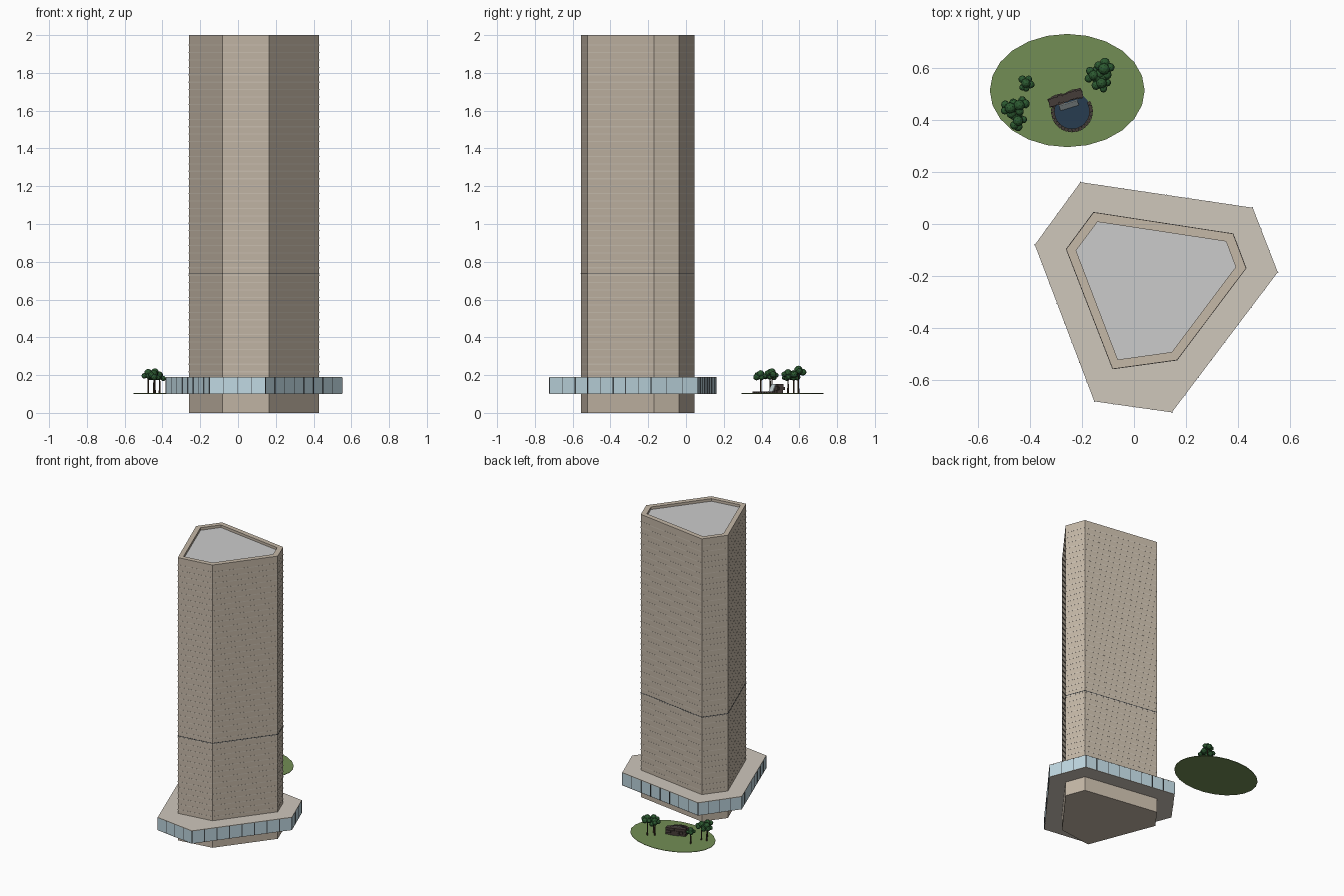
import bpy, bmesh, math, random
from mathutils import Vector, Matrix

if "Cube" in bpy.data.objects:
    bpy.data.objects.remove(bpy.data.objects["Cube"])
random.seed(4)

def mat(name, c):
    m = bpy.data.materials.new(name)
    m.diffuse_color = (*c, 1)
    m.use_nodes = True
    m.node_tree.nodes["Principled BSDF"].inputs["Base Color"].default_value = m.diffuse_color
    return m

STONE = mat("stone", (0.56, 0.48, 0.39))
BAND = mat("band", (0.62, 0.55, 0.46))
CAP = mat("cap", (0.62, 0.57, 0.50))
ROOF = mat("roof", (0.66, 0.67, 0.68))
GLASS = mat("glass", (0.52, 0.68, 0.75))
DARK = mat("dark_metal", (0.06, 0.07, 0.08))
GRASS = mat("grass", (0.17, 0.27, 0.09))
WATER = mat("water", (0.02, 0.045, 0.08))
FALL = mat("falling_water", (0.7, 0.8, 0.82))
ROCK = mat("rock", (0.06, 0.045, 0.04))
BARK = mat("bark", (0.06, 0.035, 0.02))
LEAF = mat("leaf", (0.025, 0.10, 0.03))

def finish(name, bm, m, recalc=True):
    if recalc:
        bmesh.ops.recalc_face_normals(bm, faces=bm.faces)
    me = bpy.data.meshes.new(name)
    bm.to_mesh(me)
    bm.free()
    me.materials.append(m)
    ob = bpy.data.objects.new(name, me)
    bpy.context.collection.objects.link(ob)
    return ob

def loft(bm, rings):
    """Closed solid through (polygon, z) rings."""
    vs = [[bm.verts.new((x, y, z)) for x, y in p] for p, z in rings]
    n = len(vs[0])
    for a, b in zip(vs, vs[1:]):
        for i in range(n):
            bm.faces.new((a[i], a[(i + 1) % n], b[(i + 1) % n], b[i]))
    bm.faces.new(vs[0][::-1])
    bm.faces.new(vs[-1])

def solid(name, rings, m):
    bm = bmesh.new()
    loft(bm, rings)
    return finish(name, bm, m)

def grow(poly, d):
    """Push every vertex outward from the middle."""
    c = sum((Vector(p) for p in poly), Vector((0, 0))) / len(poly)
    return [tuple(Vector(p) + (Vector(p) - c).normalized() * d) for p in poly]

def box(bm, loc, size, rot):
    M = Matrix.Translation(loc) @ rot @ Matrix.Diagonal((*size, 1))
    bmesh.ops.create_cube(bm, size=1, matrix=M)

def ellipse(cx, cy, rx, ry, n):
    return [(cx + rx * math.cos(2 * math.pi * i / n), cy + ry * math.sin(2 * math.pi * i / n)) for i in range(n)]

# Plan outlines
TOWER = [(-.155, .045), (.38, -.037), (.43, -.17), (.165, -.522), (-.082, -.556), (-.26, -.097)]
INNER = [(-.14, .008), (.353, -.067), (.39, -.165), (.145, -.491), (-.062, -.52), (-.222, -.102)]
PODIUM = [(-.205, .16), (.455, .062), (.551, -.185), (.145, -.722), (-.152, -.68), (-.38, -.08)]

# Tower shaft with recessed roof
solid("tower_shaft", [(TOWER, 0), (TOWER, 2), (INNER, 2), (INNER, 1.98)], STONE)
solid("roof_deck", [(INNER, 1.978), (INNER, 1.982)], ROOF)

# Thin floor bands
bm = bmesh.new()
for i in range(45):
    z = 0.215 + i * 0.0393
    loft(bm, [(grow(TOWER, .0008), z), (grow(TOWER, .0008), z + .006)])
finish("floor_bands", bm, BAND)
solid("service_joint", [(grow(TOWER, .0014), .737), (grow(TOWER, .0014), .741)], DARK)

# Podium with glazed edge
solid("podium_glass", [(PODIUM, .102), (PODIUM, .188)], GLASS)
solid("podium_cap", [(grow(PODIUM, .0005), .187), (grow(PODIUM, .0005), .191)], CAP)
solid("podium_soffit", [(grow(PODIUM, .0005), .1), (grow(PODIUM, .0005), .103)], CAP)
bm = bmesh.new()
for i, p in enumerate(PODIUM):
    a, b = Vector(p), Vector(PODIUM[(i + 1) % 6])
    d = b - a
    n = max(3, round(d.length / 0.082))
    R = Matrix.Rotation(math.atan2(d.y, d.x), 4, 'Z')
    for k in range(n):
        q = a + d * k / n
        box(bm, (q.x, q.y, .145), (.004, .004, .086), R)
finish("podium_mullions", bm, DARK)

# Garden lawn and pond
solid("lawn", [(ellipse(-.256, .512, .297, .217, 24), .101), (ellipse(-.256, .512, .297, .217, 24), .104)], GRASS)
PX, PY, PR = -.238, .432, .073
solid("pond", [(ellipse(PX, PY, PR, PR, 28), .102), (ellipse(PX, PY, PR, PR, 28), .106)], WATER)

def blob(bm, loc, r, sub=1, flat=1.0):
    M = Matrix.Translation(loc) @ Matrix.Rotation(random.uniform(0, 3), 4, 'Z') @ Matrix.Diagonal((1, 1, flat, 1))
    bmesh.ops.create_icosphere(bm, subdivisions=sub, radius=r, matrix=M)

# Rim stones and stacked rock wall
tilt = math.radians(17)
R = Matrix.Rotation(tilt, 4, 'Z')
bm = bmesh.new()
for i in range(21):
    t = math.radians(165 + i * 11)
    box(bm, (PX + PR * math.cos(t), PY + PR * math.sin(t), .108), (.014, .013, .01),
        Matrix.Rotation(t, 4, 'Z'))
for row in range(3):
    for k in range(7):
        off = Vector(((k - 3) * .019, (row % 2) * .006 + random.uniform(-.004, .004), 0))
        q = R @ off
        box(bm, (-.262 + q.x, .482 + q.y, .113 + row * .016), (.02, .03, .017),
            Matrix.Rotation(tilt + random.uniform(-.2, .2), 4, 'Z'))
finish("pond_rocks", bm, ROCK)

# Waterfall sheet sloping into the pond
bm = bmesh.new()
box(bm, (-.25, .456, .129), (.074, .004, .051), R @ Matrix.Rotation(math.radians(-22), 4, 'X'))
finish("waterfall", bm, FALL)

# Trees: x, y, crown height, crown radius
TREES = [(-.475, .445, .2, .034), (-.445, .395, .195, .032), (-.44, .455, .203, .034),
         (-.415, .54, .19, .029), (-.155, .57, .195, .032), (-.115, .595, .215, .036),
         (-.125, .54, .2, .033)]
trunks, leaves = bmesh.new(), bmesh.new()
for x, y, z, r in TREES:
    h = z - .104
    bmesh.ops.create_cone(trunks, cap_ends=True, segments=7, radius1=.005, radius2=.003, depth=h,
                          matrix=Matrix.Translation((x, y, .104 + h / 2)))
    blob(leaves, (x, y, z + r * .35), r * .62, 2)
    for k in range(5):
        t = k * 2 * math.pi / 5 + random.uniform(-.3, .3)
        blob(leaves, (x + r * .68 * math.cos(t), y + r * .68 * math.sin(t), z + random.uniform(-.35, .2) * r),
             r * random.uniform(.42, .55), 2, .95)
finish("tree_trunks", trunks, BARK)
finish("tree_crowns", leaves, LEAF)
